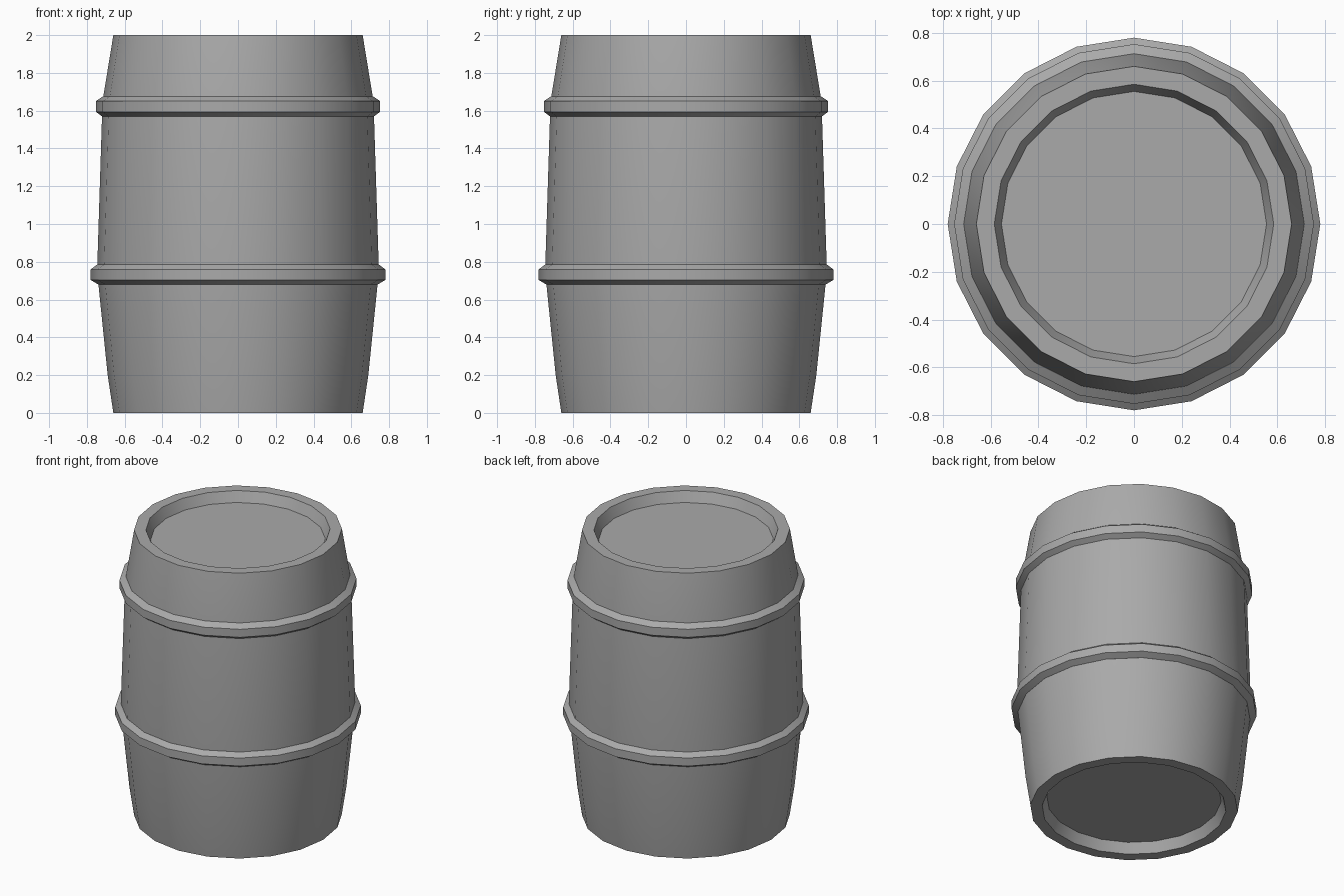
import bpy
import bmesh
from math import radians, tau, cos, sin

if "Cube" in bpy.data.objects:
    bpy.data.objects.remove(bpy.data.objects["Cube"])

SIDES = 20

# Single grey for the whole barrel
grey = bpy.data.materials.new("barrel_grey")
grey.use_nodes = True
GREY = (0.4, 0.4, 0.4, 1)
grey.diffuse_color = GREY
grey.node_tree.nodes["Principled BSDF"].inputs["Base Color"].default_value = GREY


def lathe(name, profile, closed):
    """Spin (radius, z) points round z; open profiles get flat end caps."""
    bm = bmesh.new()
    rings = [[bm.verts.new((r * cos(tau * i / SIDES), r * sin(tau * i / SIDES), z))
              for i in range(SIDES)] for r, z in profile]
    pairs = list(zip(rings, rings[1:]))
    if closed:
        pairs.append((rings[-1], rings[0]))
    else:
        bm.faces.new(rings[0])
        bm.faces.new(rings[-1])
    for a, b in pairs:
        for i in range(SIDES):
            j = (i + 1) % SIDES
            bm.faces.new((a[i], a[j], b[j], b[i]))
    bmesh.ops.recalc_face_normals(bm, faces=bm.faces)
    mesh = bpy.data.meshes.new(name)
    bm.to_mesh(mesh)
    bm.free()
    mesh.materials.append(grey)
    obj = bpy.data.objects.new(name, mesh)
    bpy.context.collection.objects.link(obj)
    bpy.ops.object.select_all(action="DESELECT")
    obj.select_set(True)
    bpy.context.view_layer.objects.active = obj
    bpy.ops.object.shade_smooth_by_angle(angle=radians(30))
    return obj


# Barrel wall with recessed heads at both ends
lathe("barrel_body", [
    (0.555, 0.07), (0.585, 0), (0.66, 0), (0.69, 0.2), (0.74, 0.69), (0.745, 0.78),
    (0.72, 1.57), (0.714, 1.67), (0.66, 2), (0.585, 2), (0.555, 1.93)], False)

# Raised hoops with bevelled edges
for name, z, low, high, outer in (("lower_hoop", 0.68, 0.74, 0.745, 0.78),
                                  ("upper_hoop", 1.57, 0.72, 0.714, 0.753)):
    lathe(name, [(low - 0.02, z), (low, z), (outer, z + 0.024), (outer, z + 0.08),
                 (high, z + 0.106), (high - 0.02, z + 0.106)], True)
